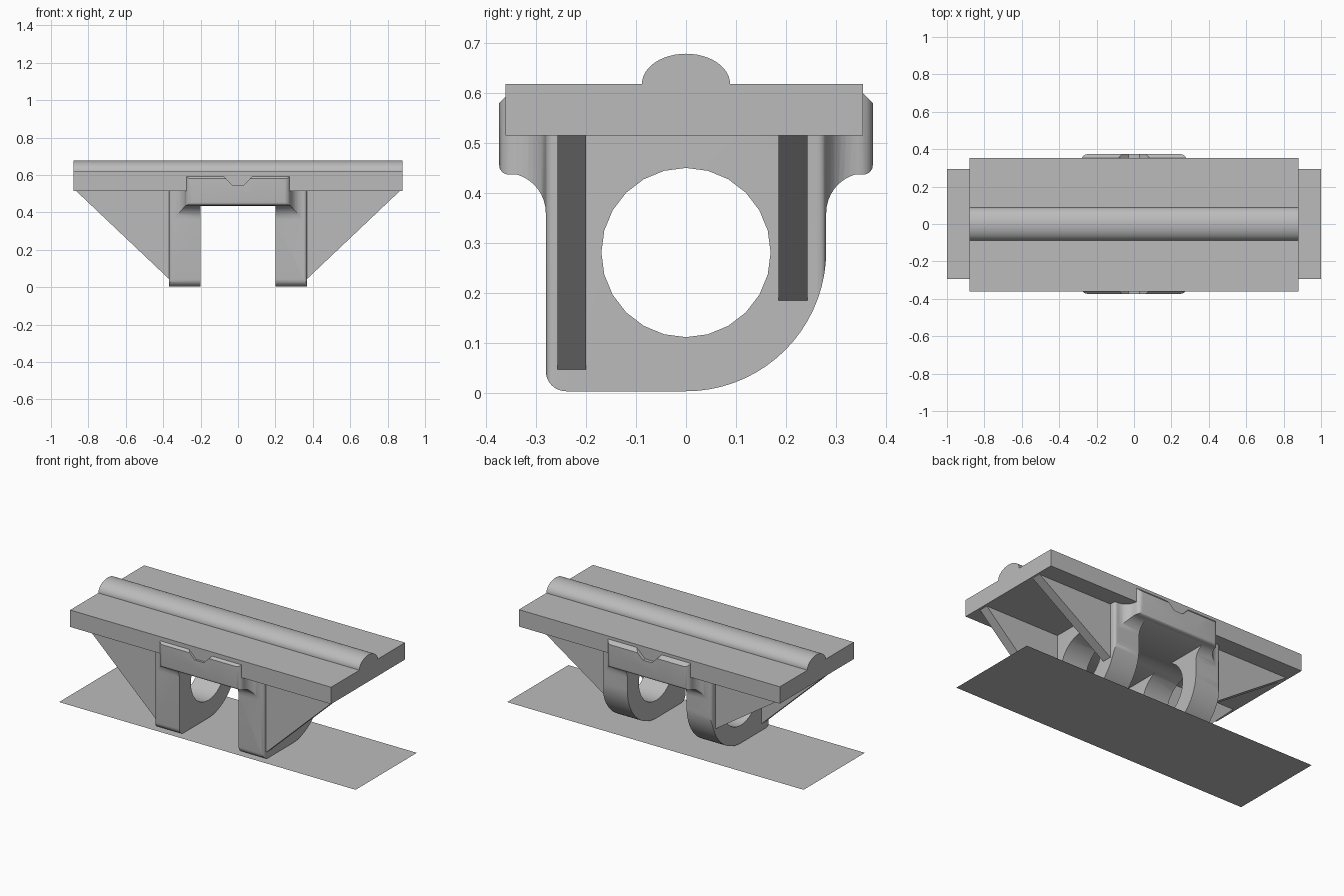
import bpy, bmesh, math
from mathutils import Vector

if "Cube" in bpy.data.objects:
    bpy.data.objects.remove(bpy.data.objects["Cube"], do_unlink=True)

grey = bpy.data.materials.new("plain_grey")
grey.use_nodes = True
grey.diffuse_color = (0.5, 0.5, 0.5, 1)
grey.node_tree.nodes["Principled BSDF"].inputs["Base Color"].default_value = (0.5, 0.5, 0.5, 1)

AXES = {"x": lambda a, b, d: (d, a, b),
        "y": lambda a, b, d: (a, d, b),
        "z": lambda a, b, d: (a, b, d)}


def arc(cx, cy, r, start, end, steps=8, ry=None):
    angles = [math.radians(start + (end - start) * i / steps) for i in range(steps + 1)]
    return [(cx + r * math.cos(t), cy + (ry or r) * math.sin(t)) for t in angles]


def prism(name, points, axis, low, high):
    """Extrude a flat outline along one axis."""
    bm = bmesh.new()
    face = bm.faces.new([bm.verts.new(AXES[axis](a, b, low)) for a, b in points])
    if high != low:
        moved = bmesh.ops.extrude_face_region(bm, geom=[face])["geom"]
        offset = Vector(AXES[axis](0, 0, high - low))
        bmesh.ops.translate(bm, vec=offset, verts=[v for v in moved if isinstance(v, bmesh.types.BMVert)])
        bmesh.ops.recalc_face_normals(bm, faces=bm.faces)
    mesh = bpy.data.meshes.new(name)
    bm.to_mesh(mesh)
    bm.free()
    mesh.materials.append(grey)
    obj = bpy.data.objects.new(name, mesh)
    bpy.context.collection.objects.link(obj)
    return obj


def rect(a0, a1, b0, b1):
    return [(a0, b0), (a1, b0), (a1, b1), (a0, b1)]


def activate(obj):
    bpy.ops.object.select_all(action="DESELECT")
    obj.select_set(True)
    bpy.context.view_layer.objects.active = obj


def boolean(target, cutter, operation):
    mod = target.modifiers.new("cut", "BOOLEAN")
    mod.operation = operation
    mod.solver = "EXACT"
    mod.object = cutter
    activate(target)
    bpy.ops.object.modifier_apply(modifier=mod.name)
    bpy.data.objects.remove(cutter, do_unlink=True)


def smooth(obj, degrees=32):
    activate(obj)
    bpy.ops.object.shade_smooth_by_angle(angle=math.radians(degrees))


# Base sheet, top plate and half-round ridge
base = prism("base_sheet", rect(-1, 1, -0.295, 0.295), "z", 0, 0)
if base.data.polygons[0].normal.z < 0:
    base.data.flip_normals()
prism("top_plate", rect(-0.88, 0.88, -0.36, 0.353), "z", 0.515, 0.618)
ridge = prism("top_ridge", arc(0, 0.618, 0.088, 0, 180, 24, ry=0.06), "x", -0.88, 0.88)
smooth(ridge)

# Clamp body: side profile with flared lips, small front corner, large back curve
flare = arc(0.36, 0.36, 0.08, 180, 105) + arc(0.355, 0.455, 0.018, -80, 0, 4)
lip = flare + [(0.373, 0.58), (0.353, 0.6)]
profile = arc(0, 0.284, 0.28, -90, 0, 18) + lip
profile += [(-y, z) for y, z in reversed(lip)]
profile += arc(-0.24, 0.044, 0.04, 180, 270, 6)
body = prism("clamp_body", profile, "x", -0.37, 0.37)

# Plan outline narrows from the lugs to the lips
corner = arc(0.352, 0.262, 0.018, 0, 90, 4) + arc(0.35, 0.35, 0.07, 270, 190, 8)
corner += arc(0.25, 0.343, 0.03, 0, 90, 5)
half = corner + [(-x, y) for x, y in reversed(corner)]
plan = half + [(-x, -y) for x, y in half]
boolean(body, prism("plan_cutter", plan, "z", -0.1, 0.7), "INTERSECT")

# Opening between the lugs, cross bore and lip notches
boolean(body, prism("gap_cutter", rect(-0.2, 0.2, -0.1, 0.435), "y", -0.5, 0.5), "DIFFERENCE")
boolean(body, prism("bore_cutter", arc(0, 0.281, 0.169, 0, 345, 23), "x", -0.5, 0.5), "DIFFERENCE")
notch = [(-0.09, 0.605), (-0.03, 0.545), (0.03, 0.545), (0.09, 0.605)]
for side in (-1, 1):
    boolean(body, prism("notch_cutter", notch, "y", side * 0.352, side * 0.5), "DIFFERENCE")
smooth(body)

# Triangular ribs under the plate
for side, label in ((1, "left"), (-1, "right")):
    for place, y0, y1, low in (("front", -0.257, -0.2, 0.047), ("back", 0.185, 0.243, 0.185)):
        rib = [(0.36, low), (0.372, low), (0.868, 0.517), (0.36, 0.517)]
        prism(f"{place}_{label}_rib", [(side * x, z) for x, z in rib], "y", y0, y1)
